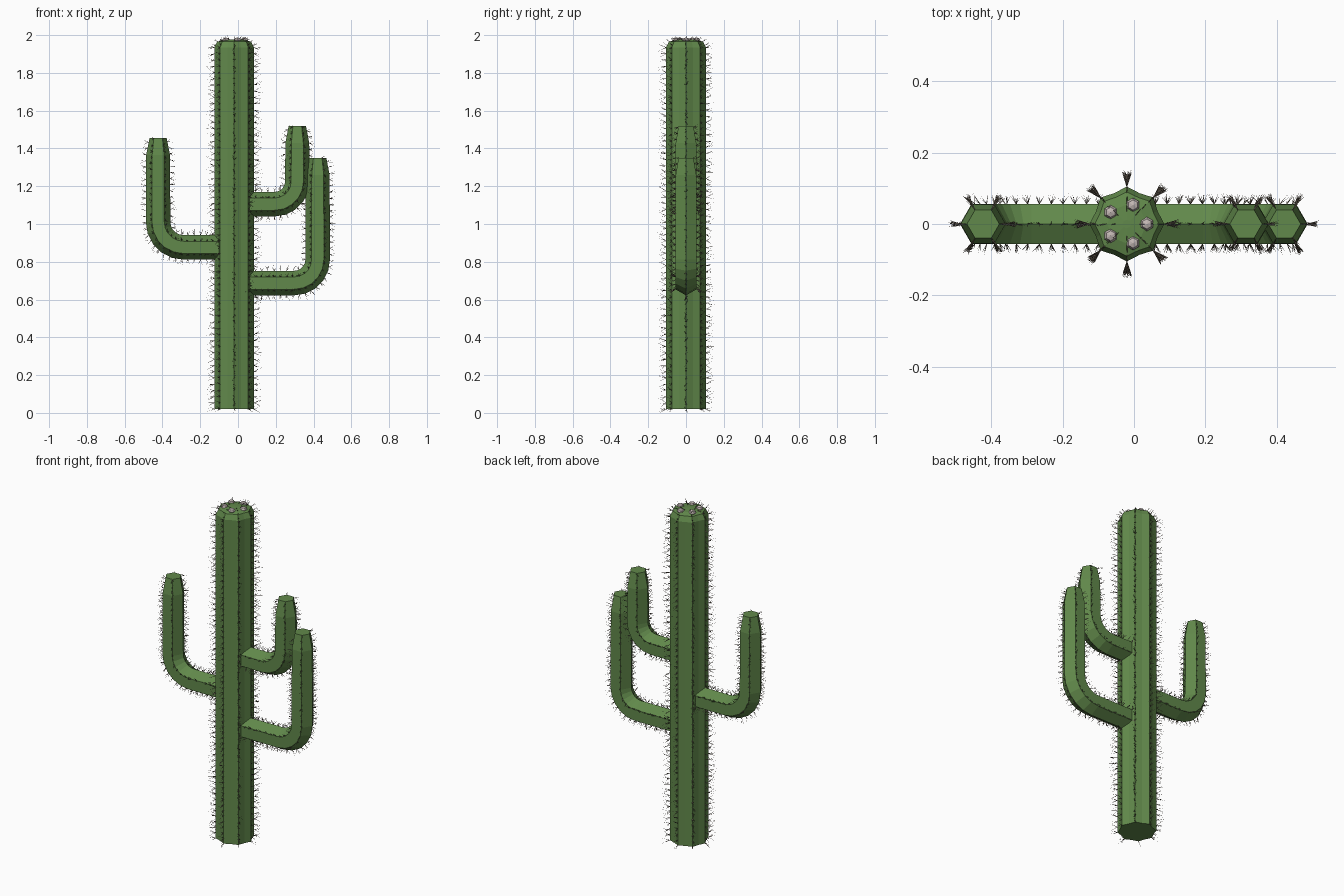
import bpy, bmesh, math, random
from mathutils import Vector

if "Cube" in bpy.data.objects:
    bpy.data.objects.remove(bpy.data.objects["Cube"])

random.seed(4)
CX = -0.02  # trunk axis
Z = Vector((0, 0, 1))
Y = Vector((0, 1, 0))


def material(name, rgb):
    m = bpy.data.materials.new(name)
    m.diffuse_color = (*rgb, 1)
    m.use_nodes = True
    m.node_tree.nodes["Principled BSDF"].inputs["Base Color"].default_value = m.diffuse_color
    return m


GREEN = material("green_skin", (0.12, 0.25, 0.07))
BROWN = material("spine_brown", (0.16, 0.13, 0.10))
PALE = material("pale_bud", (0.55, 0.48, 0.46))


def finish(bm, name, mat, recalc=True):
    if recalc:
        bmesh.ops.recalc_face_normals(bm, faces=bm.faces)
    me = bpy.data.meshes.new(name)
    bm.to_mesh(me)
    bm.free()
    ob = bpy.data.objects.new(name, me)
    me.materials.append(mat)
    bpy.context.collection.objects.link(ob)
    return ob


def loft(name, rings):
    bm = bmesh.new()
    loops = [[bm.verts.new(p) for p in ring] for ring in rings]
    n = len(loops[0])
    for a, b in zip(loops, loops[1:]):
        for i in range(n):
            j = (i + 1) % n
            bm.faces.new((a[i], a[j], b[j], b[i]))
    bm.faces.new(loops[0])
    bm.faces.new(loops[-1])
    return finish(bm, name, GREEN)


def spine(bm, base, direction, length, w=0.0013):
    # thin three-sided needle
    d = direction.normalized()
    u = d.orthogonal().normalized()
    v = d.cross(u)
    tip = base + d * length
    tip.z = min(max(tip.z, 0.0), 2.0)
    t = bm.verts.new(tip)
    r = [bm.verts.new(base - d * 0.003 + (u * math.cos(a) + v * math.sin(a)) * w)
         for a in (0, 2.094, 4.189)]
    for i in range(3):
        bm.faces.new((r[i], r[(i + 1) % 3], t))


def cluster(bm, base, out, along, length, count=4):
    side = out.cross(along)
    for _ in range(count):
        d = out + side * random.uniform(-0.35, 0.35) + along * random.uniform(-0.7, 0.7)
        spine(bm, base, d, length * random.uniform(0.7, 1.1))


def spines_on_ribs(bm, ribs, centres, step, length):
    # walk each rib polyline and plant a cluster at even steps
    for rib in ribs:
        carry = 0.0
        for p, q, c, e in zip(rib, rib[1:], centres, centres[1:]):
            seg = (q - p).length
            along = (e - c).normalized()
            while carry < seg:
                f = carry / seg
                base = p.lerp(q, f)
                out = base - c.lerp(e, f)
                out = (out - along * out.dot(along)).normalized()
                cluster(bm, base, out, along, length)
                carry += step
            carry -= seg


# Trunk: eight ribs with shallow valleys, bevelled top
def trunk_ring(z, r, valley):
    return [Vector((CX + (r if i % 2 == 0 else r * valley) * math.cos(i * math.pi / 8),
                    (r if i % 2 == 0 else r * valley) * math.sin(i * math.pi / 8), z))
            for i in range(16)]


levels = [(0.02, 0.105, 0.89), (1.935, 0.105, 0.89), (1.965, 0.09, 0.9), (1.975, 0.055, 0.92),
          (1.978, 0.012, 0.92)]
rings = [trunk_ring(*l) for l in levels]
loft("trunk", rings)
bm = bmesh.new()
centres = [Vector((CX, 0, z)) for z in (0.02, 1.935)]
spines_on_ribs(bm, [[rings[0][i], rings[1][i]] for i in range(0, 16, 2)], centres, 0.033, 0.046)
# crown spines over the rounded top
for i in range(8):
    a = i * math.pi / 4
    out = Vector((math.cos(a), math.sin(a), 0))
    for r, z in ((0.1, 1.945), (0.088, 1.966), (0.06, 1.973), (0.035, 1.976)):
        cluster(bm, Vector((CX, 0, z)) + out * r, out * 0.8 + Z * 0.6, Y.cross(out) + Z * 0.3, 0.03, 3)
finish(bm, "trunk_spines", BROWN)

# Pale buds in a ring on the crown
bm = bmesh.new()
for i in range(5):
    a = i * math.tau / 5
    res = bmesh.ops.create_uvsphere(bm, u_segments=6, v_segments=4, radius=0.02)
    bmesh.ops.scale(bm, verts=res["verts"], vec=(1, 1, 0.75))
    bmesh.ops.translate(bm, verts=res["verts"],
                        vec=(CX + 0.056 * math.cos(a), 0.056 * math.sin(a), 1.973))
finish(bm, "crown_buds", PALE)


# Arms: hexagonal tubes that leave the trunk sideways and bend upward
def arm(name, s, x0, x1, z0, top, bend, r=0.065):
    X = Vector((s, 0, 0))
    path = [(x0, z0, 0, r)]
    for k in range(6):
        t = k / 5 * math.pi / 2
        path.append((x1 - bend + bend * math.sin(t), z0 + bend - bend * math.cos(t), t, r))
    path += [(x1, top - 0.09, math.pi / 2, r * 0.97), (x1, top, math.pi / 2, r * 0.7)]
    rings, centres = [], []
    for x, z, t, rad in path:
        c = X * x + Z * z
        n = X * math.sin(t) - Z * math.cos(t)  # outer side of the bend
        centres.append(c)
        rings.append([c + (n * math.cos(i * math.pi / 3) + Y * math.sin(i * math.pi / 3)) * rad
                      for i in range(6)])
    loft(name, rings)
    bm = bmesh.new()
    spines_on_ribs(bm, [[ring[i] for ring in rings] for i in range(6)], centres, 0.033, 0.034)
    finish(bm, name + "_spines", BROWN)


arm("left_arm", -1, 0.10, 0.423, 0.876, 1.455, 0.135)
arm("lower_right_arm", 1, 0.06, 0.422, 0.687, 1.35, 0.125)
arm("upper_right_arm", 1, 0.06, 0.314, 1.105, 1.52, 0.12)
